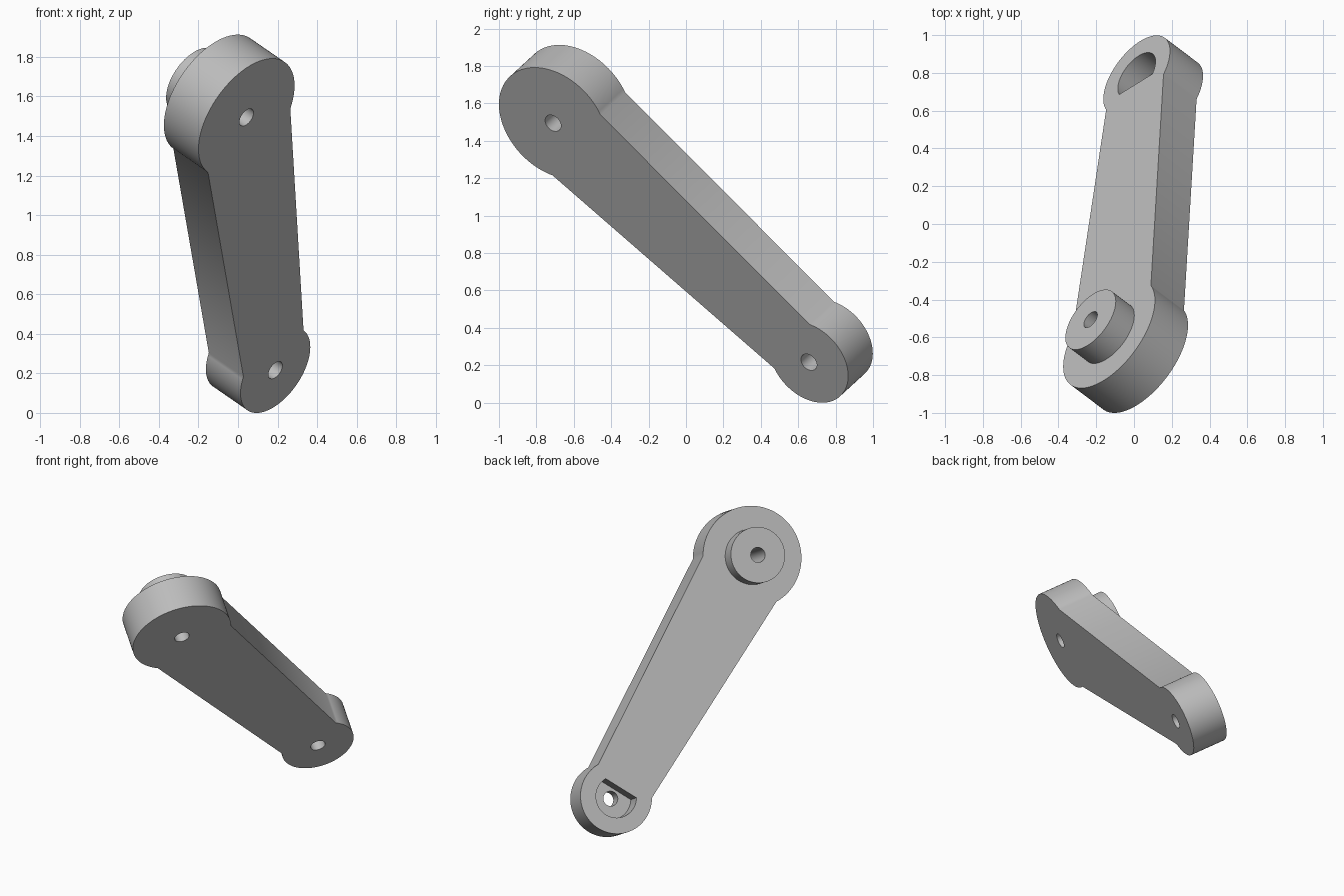
import bpy, bmesh, math
from mathutils import Vector, Matrix

cube = bpy.data.objects.get("Cube")
if cube:
    bpy.data.objects.remove(cube)

grey = bpy.data.materials.new("light_grey")
grey.use_nodes = True
colour = (0.5, 0.5, 0.5, 1)
grey.diffuse_color = colour
grey.node_tree.nodes["Principled BSDF"].inputs["Base Color"].default_value = colour

# Tilted frame: u runs along the arm, n is the plate normal, origin at the large end
big_pivot = Vector((0.043, -0.711, 1.494))
small_pivot = Vector((0.189, 0.657, 0.216))
length = (small_pivot - big_pivot).length
u = (small_pivot - big_pivot).normalized()
n = Vector((-0.70, 0.52, 0.488))
n = (n - u * n.dot(u)).normalized()
v = n.cross(u)
frame = Matrix.Translation(big_pivot) @ Matrix((u, v, n)).transposed().to_4x4()

THICK, BOSS_TOP, SOCKET_DEPTH = 0.25, 0.39, 0.14
BIG_R, SMALL_R, BOSS_R, BORE_R, SOCKET_R = 0.34, 0.247, 0.187, 0.05, 0.14


def arc(cx, r, start, end, steps=64):
    """Points on an arc around (cx, 0)."""
    return [(cx + r * math.cos(a), r * math.sin(a))
            for a in (start + (end - start) * i / steps for i in range(steps + 1))]


def circle(cx, r):
    return arc(cx, r, 0, math.tau)[:-1]


def prism(name, outline, low, high):
    """Extrude a flat outline along the plate normal."""
    bm = bmesh.new()
    face = bm.faces.new([bm.verts.new((x, y, low)) for x, y in outline])
    top = bmesh.ops.extrude_face_region(bm, geom=[face])["geom"]
    bmesh.ops.translate(bm, vec=(0, 0, high - low),
                        verts=[g for g in top if isinstance(g, bmesh.types.BMVert)])
    bmesh.ops.recalc_face_normals(bm, faces=bm.faces)
    mesh = bpy.data.meshes.new(name)
    bm.to_mesh(mesh)
    bm.free()
    mesh.materials.append(grey)
    obj = bpy.data.objects.new(name, mesh)
    obj.matrix_world = frame
    bpy.context.collection.objects.link(obj)
    return obj


def activate(obj):
    bpy.ops.object.select_all(action="DESELECT")
    obj.select_set(True)
    bpy.context.view_layer.objects.active = obj


def cut(obj, outline, low, high):
    """Cut a prism out of a part."""
    cutter = prism("cutter", outline, low, high)
    cutter.hide_render = True
    mod = obj.modifiers.new("cut", "BOOLEAN")
    mod.operation = "DIFFERENCE"
    mod.solver = "EXACT"
    mod.object = cutter
    activate(obj)
    bpy.ops.object.modifier_apply(modifier=mod.name)
    bpy.data.objects.remove(cutter)


# Arm plate: round ends joined by tapering straight sides
big_a = math.radians(59.5)
small_a = math.radians(120)
outline = arc(0, BIG_R, big_a, math.tau - big_a)
outline += arc(length, SMALL_R, -small_a, small_a)
arm = prism("lever_arm", outline, 0, THICK)

# Raised pivot boss on the large end
boss = prism("pivot_boss", circle(0, BOSS_R), THICK, BOSS_TOP)

# Pivot bores
for part, x in ((arm, 0), (boss, 0), (arm, length)):
    cut(part, circle(x, BORE_R), -0.1, BOSS_TOP + 0.1)

# D-shaped socket in the small end, flat side towards the boss
flat_a = math.acos(-0.067 / SOCKET_R)
cut(arm, arc(length, SOCKET_R, -flat_a, flat_a), THICK - SOCKET_DEPTH, THICK + 0.1)

for part in (arm, boss):
    activate(part)
    bpy.ops.object.shade_smooth_by_angle(angle=math.radians(35))
